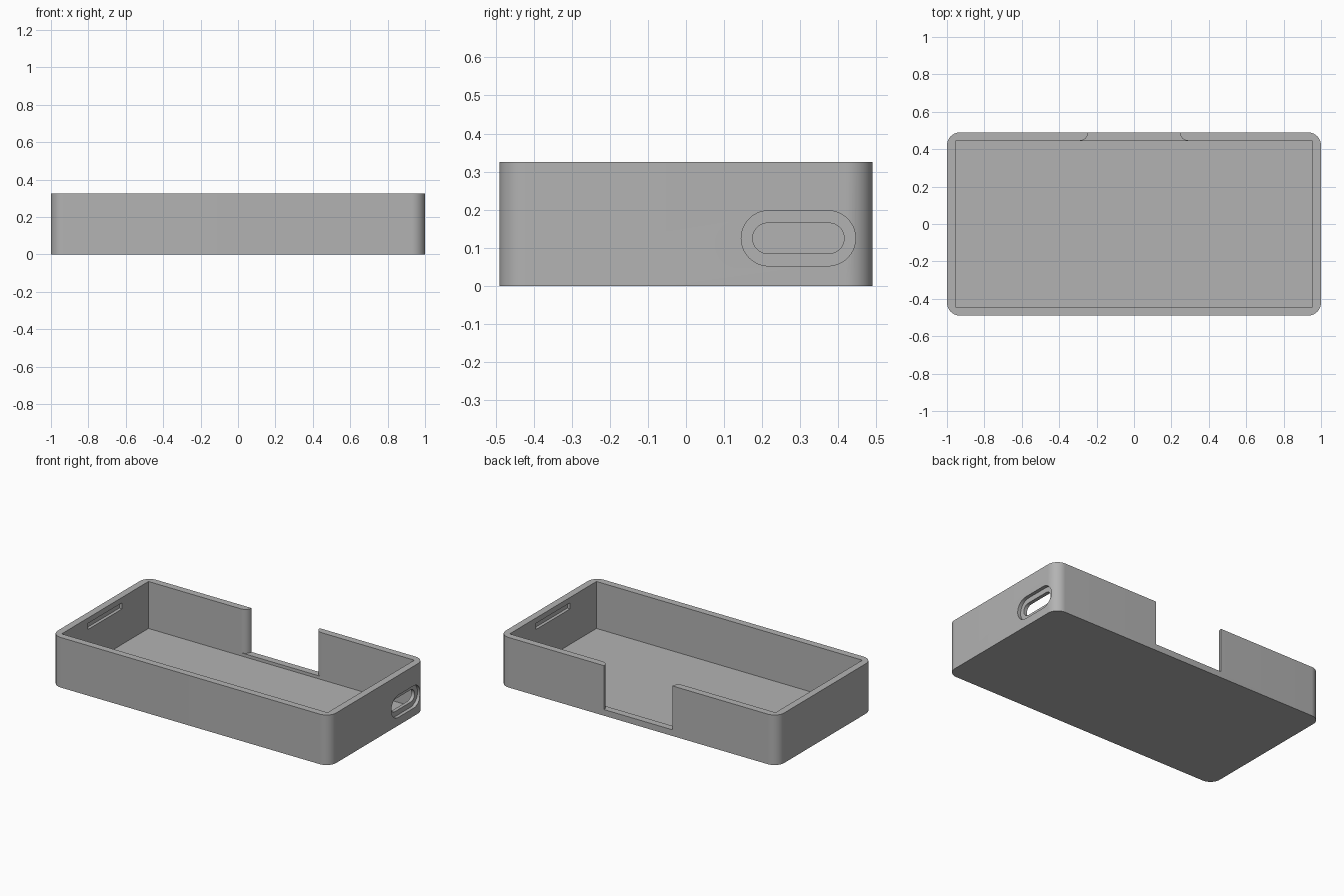
import bpy, bmesh
from math import sin, cos, pi, radians
from mathutils import Vector

cube = bpy.data.objects.get("Cube")
if cube:
    bpy.data.objects.remove(cube, do_unlink=True)

LENGTH, DEPTH, HEIGHT = 2.0, 0.98, 0.325
WALL, FLOOR = 0.045, 0.02
INNER_X, INNER_Y = LENGTH / 2 - WALL, DEPTH / 2 - WALL


def arc(cx, cy, r, start, end, steps=14):
    angles = [radians(start + (end - start) * i / steps) for i in range(steps + 1)]
    return [(cx + r * cos(a), cy + r * sin(a)) for a in angles]


def rounded_rect(w, h, r, cx=0, cy=0):
    x, y = w / 2 - r, h / 2 - r
    pts = []
    for i, (sx, sy) in enumerate([(1, 1), (-1, 1), (-1, -1), (1, -1)]):
        pts += arc(cx + sx * x, cy + sy * y, r, 90 * i, 90 * i + 90)
    return pts


def prism(name, outline, low, high, along_x=False):
    """Extrude a 2D outline along z, or along x when the outline is in y and z."""
    bm = bmesh.new()
    place = (lambda a, b: (low, a, b)) if along_x else (lambda a, b: (a, b, low))
    face = bm.faces.new([bm.verts.new(place(a, b)) for a, b in outline])
    shift = Vector((high - low, 0, 0) if along_x else (0, 0, high - low))
    top = bmesh.ops.extrude_face_region(bm, geom=[face])["geom"]
    bmesh.ops.translate(bm, vec=shift, verts=[v for v in top if isinstance(v, bmesh.types.BMVert)])
    bmesh.ops.remove_doubles(bm, verts=bm.verts, dist=1e-5)
    bmesh.ops.recalc_face_normals(bm, faces=bm.faces)
    mesh = bpy.data.meshes.new(name)
    bm.to_mesh(mesh)
    bm.free()
    obj = bpy.data.objects.new(name, mesh)
    bpy.context.collection.objects.link(obj)
    return obj


def rect(x0, x1, y0, y1):
    return [(x0, y0), (x1, y0), (x1, y1), (x0, y1)]


def cut(target, cutter):
    cutter.hide_render = True
    mod = target.modifiers.new("cut", "BOOLEAN")
    mod.operation, mod.solver, mod.object = "DIFFERENCE", "EXACT", cutter
    bpy.context.view_layer.objects.active = target
    bpy.ops.object.modifier_apply(modifier=mod.name)
    bpy.data.objects.remove(cutter, do_unlink=True)


# Tray body with rounded outer corners and a square-cornered cavity
tray = prism("open_tray", rounded_rect(LENGTH, DEPTH, 0.07), 0, HEIGHT)
cut(tray, prism("cavity", rect(-INNER_X, INNER_X, -INNER_Y, INNER_Y), FLOOR, 0.5))

# Wide opening in the back wall, its ends rounded towards the inside
half = [(0.245, 0.6)] + arc(0.245 + WALL, DEPTH / 2, WALL, 180, 270)
half.append((0.245 + WALL, 0.4))
opening = half + [(-x, y) for x, y in reversed(half)]
cut(tray, prism("back_opening", opening, 0.04, 0.5))

# Port in the left wall: a recess outside and a smaller hole right through
PORT_Y, PORT_Z = 0.295, 0.125
recess = rounded_rect(0.3, 0.145, 0.0724, PORT_Y, PORT_Z)
hole = rounded_rect(0.24, 0.08, 0.0399, PORT_Y, PORT_Z)
cut(tray, prism("port_recess", recess, 0.978, 1.1, True))
cut(tray, prism("port_hole", hole, 0.9, 1.1, True))

# Lid catch grooves inside both end walls
for side in (-1, 1):
    lo, hi = sorted((side * 0.9, side * (INNER_X + 0.02)))
    cut(tray, prism("catch_groove", rect(-0.175, 0.175, 0.25, 0.29), lo, hi, True))

# Plain grey material
grey = bpy.data.materials.new("plain grey")
grey.use_nodes = True
colour = (0.45, 0.45, 0.45, 1)
grey.diffuse_color = colour
grey.node_tree.nodes["Principled BSDF"].inputs["Base Color"].default_value = colour
tray.data.materials.clear()
tray.data.materials.append(grey)

# Smooth rounded corners, crisp edges elsewhere
bpy.ops.object.select_all(action="DESELECT")
tray.select_set(True)
bpy.context.view_layer.objects.active = tray
bpy.ops.object.shade_smooth_by_angle(angle=radians(30))
